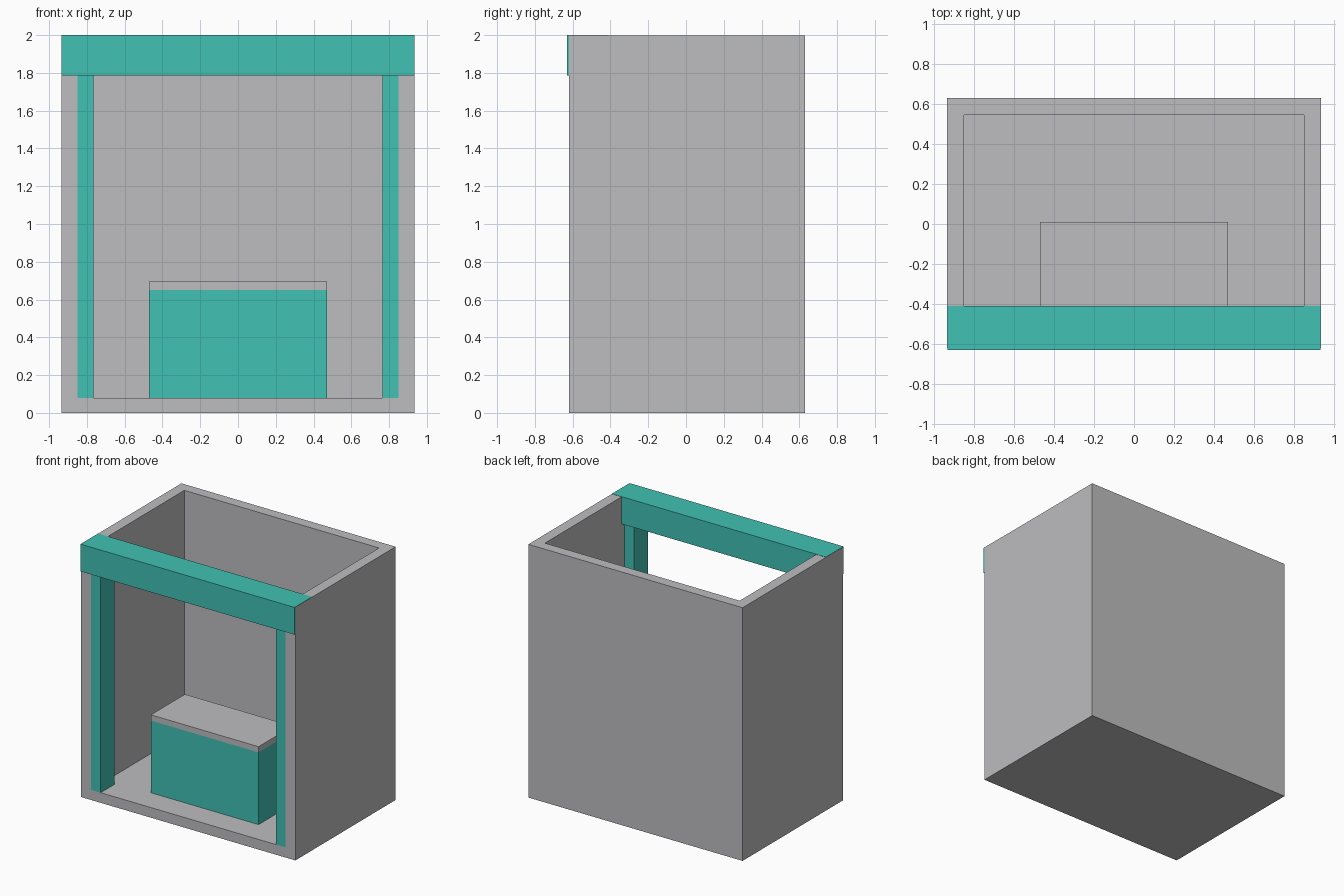
import bpy, bmesh

if "Cube" in bpy.data.objects:
    bpy.data.objects.remove(bpy.data.objects["Cube"])

FRONT, BACK = -0.62, 0.63      # booth depth
HALF_W, WALL, FLOOR = 0.935, 0.085, 0.08
TOP = 2.0


def material(name, rgb):
    m = bpy.data.materials.new(name)
    m.diffuse_color = (*rgb, 1.0)
    m.use_nodes = True
    m.node_tree.nodes["Principled BSDF"].inputs["Base Color"].default_value = m.diffuse_color
    return m


grey = material("light grey", (0.51, 0.51, 0.525))
teal = material("teal", (0.053, 0.533, 0.451))


def prism(name, outline, z0, z1, mat):
    """Extrude a counter-clockwise plan outline from z0 up to z1."""
    bm = bmesh.new()
    base = bm.faces.new([bm.verts.new((x, y, z0)) for x, y in outline])
    ext = bmesh.ops.extrude_face_region(bm, geom=[base], use_keep_orig=True)
    for v in ext["geom"]:
        if isinstance(v, bmesh.types.BMVert):
            v.co.z = z1
    bmesh.ops.recalc_face_normals(bm, faces=bm.faces)
    mesh = bpy.data.meshes.new(name)
    bm.to_mesh(mesh)
    bm.free()
    mesh.materials.append(mat)
    ob = bpy.data.objects.new(name, mesh)
    bpy.context.collection.objects.link(ob)
    return ob


def box(name, x0, x1, y0, y1, z0, z1, mat):
    return prism(name, [(x0, y0), (x1, y0), (x1, y1), (x0, y1)], z0, z1, mat)


# Three-sided wall shell, open at the front and the top
inner = HALF_W - WALL
prism("walls", [(-HALF_W, FRONT), (-inner, FRONT), (-inner, BACK - WALL),
                (inner, BACK - WALL), (inner, FRONT), (HALF_W, FRONT),
                (HALF_W, BACK), (-HALF_W, BACK)], 0, TOP - 0.002, grey)

# Floor slab between the walls
box("floor", -inner, inner, FRONT, BACK - WALL, 0, FLOOR, grey)

# Front posts against the side walls
for side, x0, x1 in (("left", -inner, -0.765), ("right", 0.765, inner)):
    box(side + "_post", x0, x1, FRONT, -0.445, FLOOR, 1.79, teal)

# Header beam across the front, its ends just inside the wall faces
box("header_beam", -HALF_W + 0.001, HALF_W - 0.001, -0.63, -0.41, 1.785, TOP, teal)

# Counter with a flush top
box("counter_body", -0.47, 0.47, -0.415, 0.01, FLOOR, 0.65, teal)
box("counter_top", -0.47, 0.47, -0.415, 0.01, 0.65, 0.695, grey)
